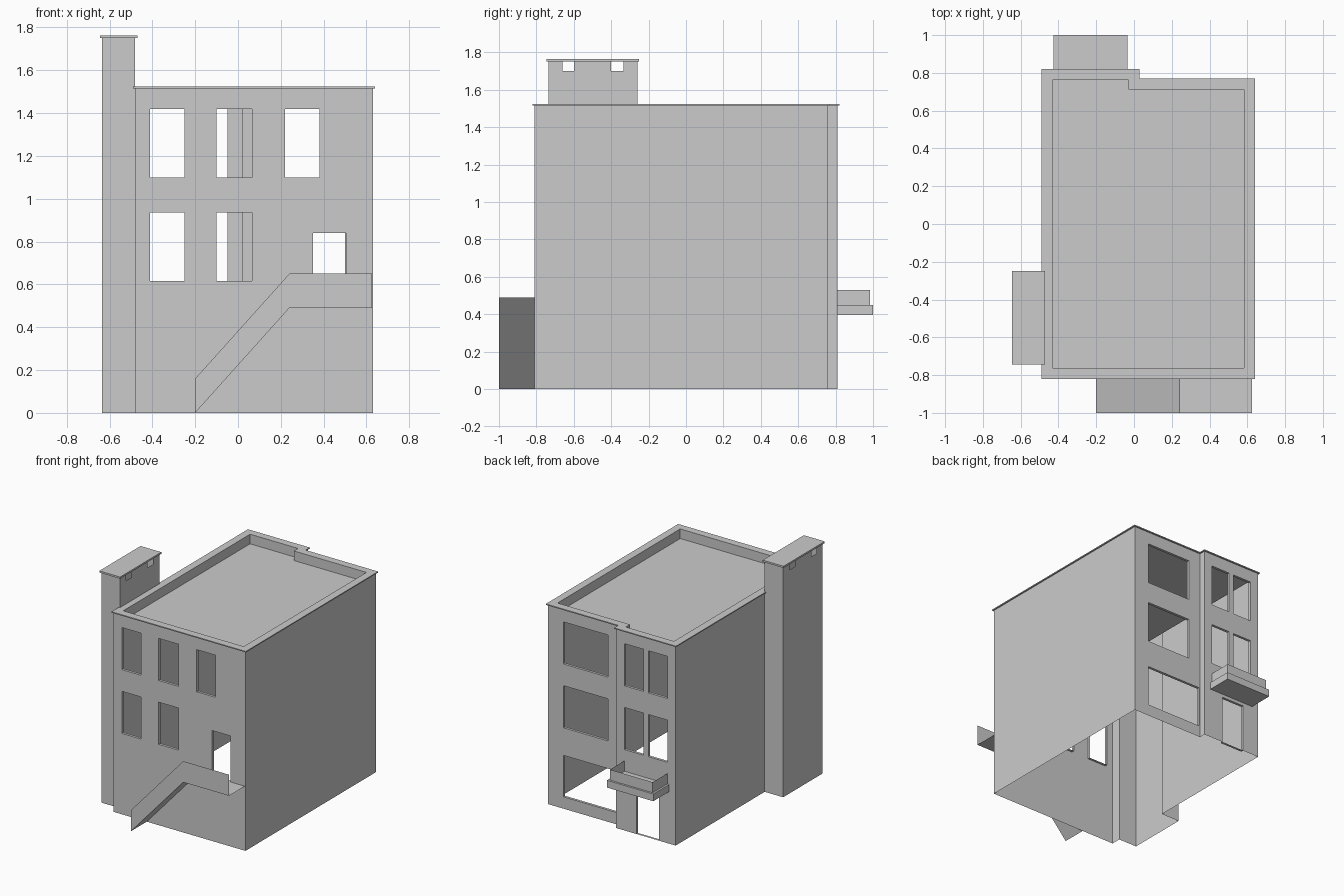
import bpy, bmesh
from mathutils import Vector

if "Cube" in bpy.data.objects:
    bpy.data.objects.remove(bpy.data.objects["Cube"])


def finish(bm, name):
    bmesh.ops.remove_doubles(bm, verts=bm.verts, dist=0.0005)
    me = bpy.data.meshes.new(name)
    bm.to_mesh(me)
    bm.free()
    ob = bpy.data.objects.new(name, me)
    bpy.context.collection.objects.link(ob)
    return ob


def face(bm, pts):
    bm.faces.new([bm.verts.new(p) for p in pts])


def wall(bm, a, b, z0, z1, holes=(), depth=0.0):
    """Wall sheet from a to b; holes are (from, to, bottom, top) along the wall axis."""
    a, b = Vector((*a, 0)), Vector((*b, 0))
    d = (b - a).normalized()
    inward = -d.cross(Vector((0, 0, 1))) * depth
    k = 0 if abs(d.x) > 0.5 else 1
    hs = []
    for s, e, lo, hi in holes:
        u0, u1 = sorted((abs(s - a[k]), abs(e - a[k])))
        hs.append((u0, u1, lo, hi))
    us = sorted({0.0, (b - a).length, *[u for h in hs for u in h[:2]]})
    zs = sorted({z0, z1, *[z for h in hs for z in h[2:]]})

    def P(u, z):
        return a + d * u + Vector((0, 0, z))

    for u0, u1 in zip(us, us[1:]):
        for w0, w1 in zip(zs, zs[1:]):
            cu, cz = (u0 + u1) / 2, (w0 + w1) / 2
            if not any(h[0] < cu < h[1] and h[2] < cz < h[3] for h in hs):
                face(bm, [P(u0, w0), P(u1, w0), P(u1, w1), P(u0, w1)])
    # Reveals around the openings
    if depth:
        for u0, u1, lo, hi in hs:
            c = [P(u0, lo), P(u1, lo), P(u1, hi), P(u0, hi)]
            for i in range(4):
                p, q = c[i], c[(i + 1) % 4]
                face(bm, [p, q, q + inward, p + inward])


def box(name, lo, hi):
    bm = bmesh.new()
    bmesh.ops.create_cube(bm, size=1)
    for v in bm.verts:
        v.co = [lo[i] if v.co[i] < 0 else hi[i] for i in range(3)]
    return finish(bm, name)


# House shell with chimney bay, open underneath
TOP, CH = 1.515, 1.75
LOW, UP = (0.615, 0.935), (1.10, 1.42)
front = [(x0, x1, *z) for x0, x1 in ((-0.41, -0.25), (-0.10, 0.065)) for z in (LOW, UP)]
front += [(0.22, 0.38, *UP), (0.35, 0.505, 0.49, 0.84)]
back_wide = [(0.125, 0.50, *LOW), (0.125, 0.50, *UP), (0.03, 0.50, 0.09, 0.405)]
back_pair = [(x0, x1, *z) for x0, x1 in ((-0.41, -0.25), (-0.21, -0.05)) for z in (LOW, UP)]
back_pair += [(-0.34, -0.15, 0.0, 0.37)]
vents = [(-0.66, -0.60, 1.70, CH), (-0.40, -0.335, 1.70, CH)]

bm = bmesh.new()
X0, X1, XC, S = -0.48, 0.63, -0.635, 0.02
wall(bm, (X0, -0.81), (X1, -0.81), 0, TOP, front, 0.02)
wall(bm, (X1, -0.81), (X1, 0.76), 0, TOP)
wall(bm, (X1, 0.76), (S, 0.76), 0, TOP, back_wide, 0.02)
wall(bm, (S, 0.76), (S, 0.81), 0, TOP)
wall(bm, (S, 0.81), (X0, 0.81), 0, TOP, back_pair, 0.02)
wall(bm, (X0, 0.81), (X0, -0.26), 0, TOP)
wall(bm, (X0, -0.26), (XC, -0.26), 0, CH)
wall(bm, (XC, -0.26), (XC, -0.735), 0, CH, vents)
wall(bm, (XC, -0.735), (X0, -0.735), 0, CH)
wall(bm, (X0, -0.735), (X0, -0.26), TOP, CH, vents)
wall(bm, (X0, -0.735), (X0, -0.81), 0, TOP)
finish(bm, "house_walls")

# Coping, parapet inside and sunken roof
outline = [(X0, -0.81, -1, -1), (X1, -0.81, 1, -1), (X1, 0.76, 1, 1),
           (S, 0.76, 1, 1), (S, 0.81, 1, 1), (X0, 0.81, -1, 1)]
bm = bmesh.new()
loops = [[bm.verts.new((x + sx * o, y + sy * o, z)) for x, y, sx, sy in outline]
         for o, z in ((0, TOP), (0.01, TOP), (0.01, 1.523), (-0.048, 1.523), (-0.048, 1.45))]
for l0, l1 in zip(loops, loops[1:]):
    for i in range(6):
        j = (i + 1) % 6
        bm.faces.new((l0[i], l0[j], l1[j], l1[i]))
bm.faces.new(loops[-1])
finish(bm, "roof_and_coping")

# Chimney cap
box("chimney_cap", (-0.645, -0.745, CH), (-0.47, -0.25, 1.763))

# Entrance ramp, landing and its thin side wall
bm = bmesh.new()
path = [(-0.20, 0.0), (0.24, 0.49), (0.625, 0.49)]
for (xa, za), (xb, zb) in zip(path, path[1:]):
    face(bm, [(xa, -1, za), (xb, -1, zb), (xb, -0.81, zb), (xa, -0.81, za)])
    face(bm, [(xa, -1, za), (xb, -1, zb), (xb, -1, zb + 0.16), (xa, -1, za + 0.16)])
finish(bm, "entrance_ramp")

# Balcony slab and thin parapet
box("balcony_slab", (-0.425, 0.81, 0.395), (-0.035, 1.0, 0.45))
bm = bmesh.new()
rail = [(-0.05, 0.81), (-0.05, 0.985), (-0.41, 0.985), (-0.41, 0.81)]
for a, b in zip(rail, rail[1:]):
    wall(bm, a, b, 0.45, 0.53)
finish(bm, "balcony_parapet")
